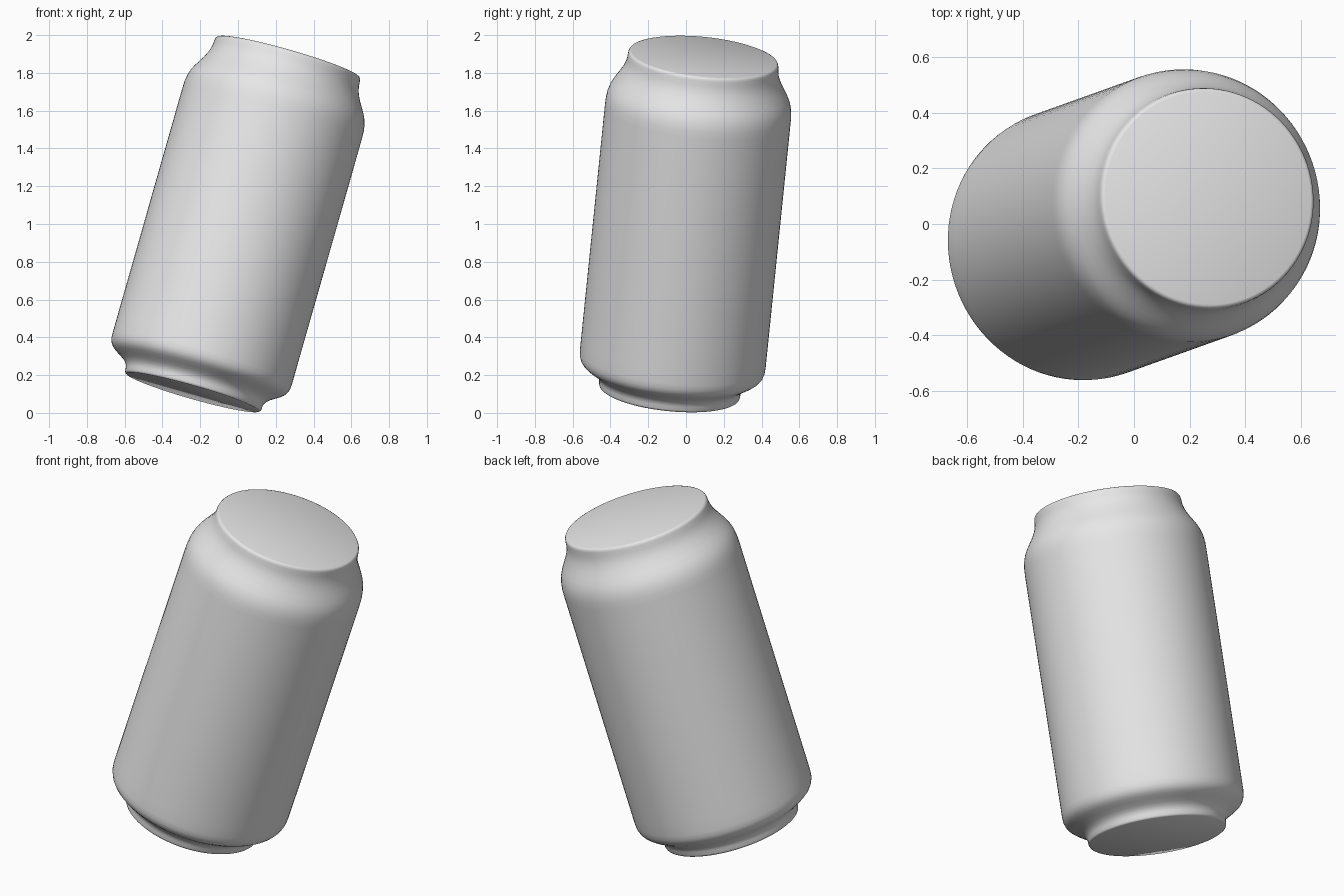
import bpy, bmesh, math
from mathutils import Vector

cube = bpy.data.objects.get("Cube")
if cube:
    bpy.data.objects.remove(cube, do_unlink=True)

SEGMENTS = 96
HEIGHT = 1.856

# Plain grey metal
grey = bpy.data.materials.new("plain grey")
grey.use_nodes = True
grey.diffuse_color = (0.8, 0.8, 0.8, 1)
grey.node_tree.nodes["Principled BSDF"].inputs["Base Color"].default_value = (0.8, 0.8, 0.8, 1)

# Half outline as (radius, height): foot, straight wall, shoulder, neck, rim
profile = [
    (0.366, 0), (0.372, 0.004), (0.375, 0.012), (0.376, 0.03), (0.38, 0.045),
    (0.389, 0.06), (0.406, 0.075), (0.432, 0.092), (0.457, 0.108),
    (0.474, 0.122), (0.485, 0.138), (0.492, 0.158), (0.494, 0.185),
    (0.494, 0.25), (0.494, 1.54), (0.493, 1.58), (0.488, 1.615),
    (0.479, 1.645), (0.466, 1.672), (0.448, 1.702), (0.43, 1.732),
    (0.416, 1.76), (0.407, 1.785), (0.402, 1.81), (0.4, 1.835),
    (0.398, 1.846), (0.393, 1.853), (0.385, HEIGHT),
]

# Revolve the outline into a closed can body
bm = bmesh.new()
rings = []
for radius, height in profile:
    ring = []
    for i in range(SEGMENTS):
        a = math.tau * i / SEGMENTS
        ring.append(bm.verts.new((radius * math.cos(a), radius * math.sin(a), height)))
    rings.append(ring)
for low, high in zip(rings, rings[1:]):
    for i in range(SEGMENTS):
        j = (i + 1) % SEGMENTS
        bm.faces.new((low[i], low[j], high[j], high[i]))

# Flat lid and base
bm.faces.new(rings[-1])
bm.faces.new(rings[0][::-1])

mesh = bpy.data.meshes.new("can_body")
bm.to_mesh(mesh)
bm.free()
mesh.materials.append(grey)
can = bpy.data.objects.new("can_body", mesh)
bpy.context.collection.objects.link(can)

# Lean the can towards its left and back
axis = Vector((0.285, 0.102, 1)).normalized()
can.rotation_mode = 'QUATERNION'
can.rotation_quaternion = Vector((0, 0, 1)).rotation_difference(axis)
can.location = (-0.24, -0.088, 0.109)

bpy.ops.object.select_all(action='DESELECT')
can.select_set(True)
bpy.context.view_layer.objects.active = can
bpy.ops.object.shade_smooth_by_angle(angle=math.radians(40))
